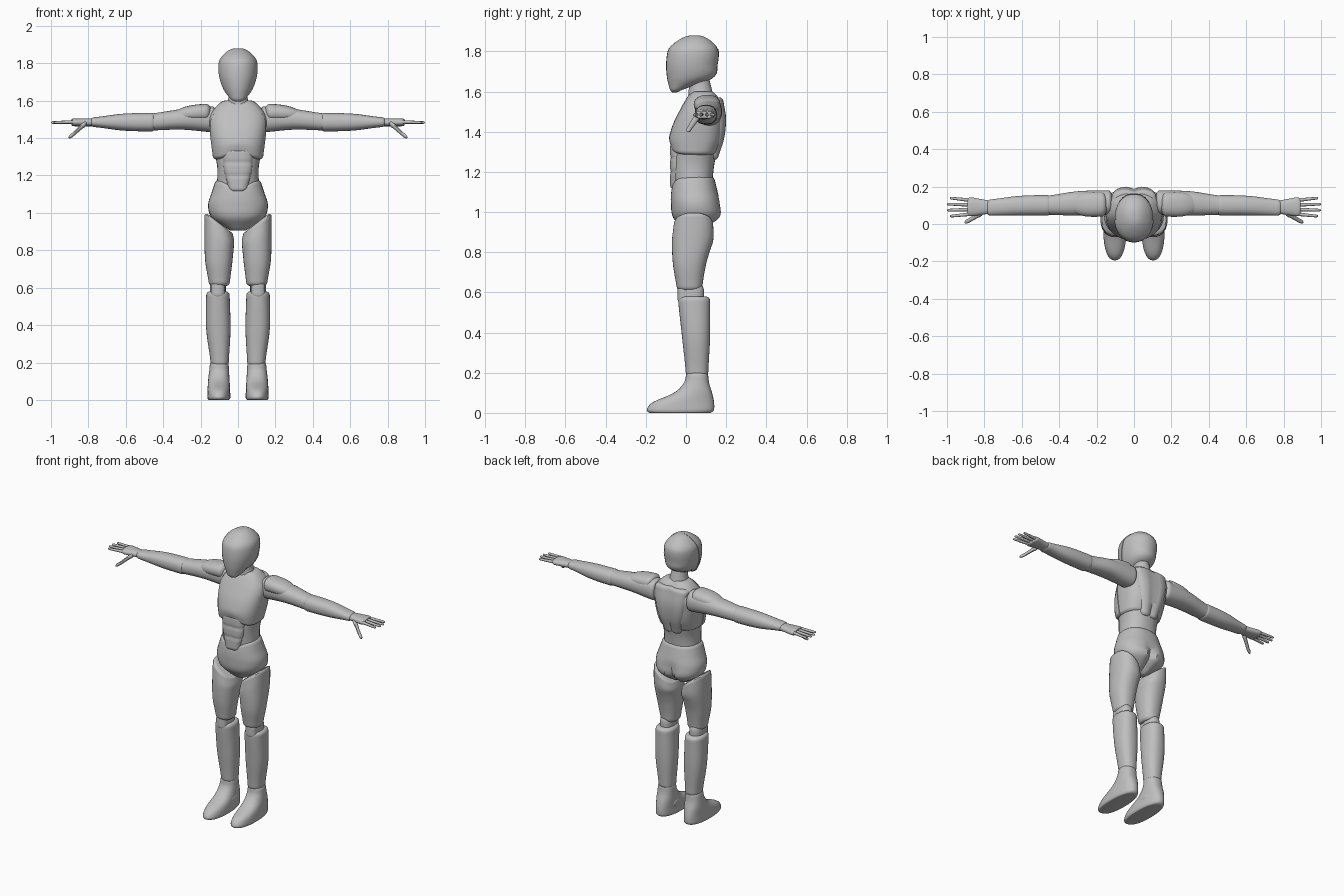
import bpy
import bmesh
import math
from mathutils import Vector

cube = bpy.data.objects.get("Cube")
if cube:
    bpy.data.objects.remove(cube, do_unlink=True)

# One plain colour for the whole figure
grey = bpy.data.materials.new("plain_grey")
grey.use_nodes = True
grey.diffuse_color = (.52, .52, .52, 1)
shader = grey.node_tree.nodes["Principled BSDF"]
shader.inputs["Base Color"].default_value = grey.diffuse_color
shader.inputs["Roughness"].default_value = .6


def sample(curve, t):
    """Read a constant, or a smooth curve through evenly spaced values."""
    if not isinstance(curve, tuple):
        return curve
    last = len(curve) - 1
    i = min(int(t * last), last - 1)
    f = t * last - i
    a, b = curve[max(i - 1, 0)], curve[i]
    c, d = curve[i + 1], curve[min(i + 2, last)]
    return b + f / 2 * (c - a + f * (2 * a - 5 * b + 4 * c - d + f * (3 * (b - c) + d - a)))


def end_rounding(distance, tip, keep):
    """Shrink a section near the end of a part."""
    if distance >= tip:
        return 1
    return keep + (1 - keep) * math.sqrt(1 - (1 - distance / tip) ** 2)


def power_round(value, squareness):
    return math.copysign(abs(value) ** (2 / squareness), value)


def finish(name, bm, mirror):
    bmesh.ops.recalc_face_normals(bm, faces=bm.faces)
    mesh = bpy.data.meshes.new(name)
    bm.to_mesh(mesh)
    bm.free()
    mesh.materials.append(grey)
    obj = bpy.data.objects.new(name, mesh)
    bpy.context.collection.objects.link(obj)
    bpy.ops.object.select_all(action='DESELECT')
    obj.select_set(True)
    bpy.context.view_layer.objects.active = obj
    bpy.ops.object.shade_smooth_by_angle(angle=math.radians(40))
    if mirror:
        obj.modifiers.new("both_sides", 'MIRROR')


def skin(name, start, end, side, depth, upright=True, lift=0, tips=(.02, .02), keep=.7,
         squareness=2.3, rings=28, sides=32, grow=0, warp=None, cut=None, mirror=False):
    """Skin rounded sections; side and depth are pairs of low and high outline curves."""
    bm = bmesh.new()
    loops = []
    for i in range(rings + 1):
        t = (1 - math.cos(math.pi * i / rings)) / 2
        along = start + (end - start) * t
        scale = end_rounding(along - start, tips[0], keep) * end_rounding(end - along, tips[1], keep)
        limits = [[sample(curve, t) for curve in pair] for pair in (side, depth)]
        (mid_a, half_a), (mid_b, half_b) = [
            ((low + high) / 2, (high - low) / 2 * scale + grow) for low, high in limits]
        loop = []
        for k in range(sides):
            angle = math.tau * k / sides
            a = mid_a + half_a * power_round(math.cos(angle), squareness)
            b = mid_b + half_b * power_round(math.sin(angle), squareness) + lift
            co = Vector((a, b, along) if upright else (along, a, b))
            if warp:
                warp(co)
            loop.append(bm.verts.new(co))
        loops.append(loop)
    for low, high in zip(loops, loops[1:]):
        for k in range(sides):
            j = (k + 1) % sides
            bm.faces.new((low[k], low[j], high[j], high[k]))
    bm.faces.new(loops[0])
    bm.faces.new(loops[-1])
    if cut:
        point, normal = cut
        parts = bm.verts[:] + bm.edges[:] + bm.faces[:]
        rim = bmesh.ops.bisect_plane(bm, geom=parts, plane_co=point, plane_no=normal,
                                     clear_outer=True)["geom_cut"]
        bmesh.ops.holes_fill(bm, edges=[e for e in rim if isinstance(e, bmesh.types.BMEdge)])
    finish(name, bm, mirror)


def both(*widths):
    """Outline pair symmetric about the middle."""
    return tuple(-w for w in widths), widths


def bump(x, width):
    return math.exp(-(x / width) ** 2)


def ramp(value, start, end):
    return min(1, max(0, (value - start) / (end - start)))


# Head: skull with a face mask and a rear cap laid over it
head = dict(start=1.595, end=1.88, side=both(.03, .08, .1, .1, .08),
            depth=((-.075, -.09, -.095, -.085, -.05), (-.04, .13, .155, .16, .14)),
            tips=(.02, .08), keep=.1, squareness=2.1)
skin("skull", **head)
skin("face_mask", grow=.004, cut=((0, .02, 1.8), (0, 1, -.25)), **head)
skin("rear_cap", grow=.003, cut=((0, .1, 1.73), (0, -.8, .6)), **head)
skin("neck", 1.55, 1.7, both(.065, .05, .045), ((.01, .02), (.14, .11)), squareness=2)


# Torso: ribcage with an arched front edge, chest plate and back plate
def chest_arch(co):
    if co.y < .04:
        co.z += .04 * ramp(co.z, 1.4, 1.28) * bump(co.x, .07)
    else:
        co.y -= .012 * bump(co.x, .02)


def spine_groove(co):
    co.y -= .012 * bump(co.x, .015)


ribs = dict(start=1.28, end=1.6, side=both(.13, .14, .15, .15, .1),
            depth=((-.07, -.08, -.06, -.02, .02), (.15, .18, .19, .19, .15)),
            tips=(.02, .04), squareness=2.6, warp=chest_arch)
skin("ribcage", **ribs)
skin("chest_plate", grow=.004, cut=((0, .02, 1.4), (0, 1, 0)), **ribs)
skin("back_plate", 1.26, 1.57, both(.06, .1, .12), (.08, (.16, .19, .2, .185)),
     squareness=3.2, warp=spine_groove)


# Abdomen with a raised, creased stomach plate
def muscle_lines(co):
    if co.y < -.03:
        creases = bump(co.x, .01) + bump(co.z - 1.2, .01) + bump(co.z - 1.27, .01)
        co.y += .004 * creases


skin("abdomen", 1.12, 1.34, both(.115, .11, .125), ((-.06, -.07, -.065), (.13, .14, .16)))
skin("stomach_plate", 1.115, 1.34, both(.05, .075, .08), (-.08, 0),
     squareness=2.6, rings=40, warp=muscle_lines)


# Pelvis with a dipped front edge and a rear cleft
def pelvis_shape(co):
    if co.y < .03:
        co.z -= .055 * bump(co.x, .06) * ramp(co.z, 1.05, 1.18)
    else:
        co.y -= .03 * bump(co.x, .02) * ramp(co.z, 1.08, 1)


skin("pelvis", .905, 1.18, both(.05, .14, .16, .14, .12),
     ((-.01, -.065, -.075, -.075, -.07), (.09, .17, .17, .155, .14)), warp=pelvis_shape)


# Legs: the thigh top slopes down towards the crotch
def slanted_top(co):
    co.z -= .1 * ramp(co.z, .82, 1) * ramp(co.x, .17, .04)


skin("thigh", .61, 1, ((.045, .03, .02, .03), (.155, .175, .18, .18)),
     ((-.045, -.065, -.07, -.06), (.08, .1, .135, .135)), warp=slanted_top, mirror=True)
skin("knee", .54, .64, (.065, .15), (-.03, .09), tips=(.04, .04), mirror=True)
skin("kneecap", .55, .63, (.07, .145), (-.042, .02), mirror=True)
skin("shin", .18, .58, ((.05, .04, .045), (.145, .17, .17)),
     ((0, -.02, -.04), (.11, .12, .12)), mirror=True)
skin("foot", 0, .2, ((.04, .045, .05), (.165, .16, .15)),
     ((-.2, -.17, -.06, -.01, 0), (.14, .14, .13, .115, .11)), keep=.85, mirror=True)
skin("ankle_guard", .042, .16, (-.01, .065), (.05, .095), upright=False, keep=.4,
     tips=(.01, .01), mirror=True)

# Arms: heights are measured from the shoulder line
arm = dict(upright=False, lift=1.49, mirror=True)
skin("upper_arm", .12, .48, ((.05, .045, .05), (.18, .175, .15)),
     ((-.06, -.045, -.05), (.08, .065, .04)), **arm)
skin("shoulder_pad", .145, .355, ((.04, .04, .06), (.17, .17, .15)),
     (0, (.095, .085, .06)), tips=(.03, .08), keep=.3, **arm)
skin("forearm", .445, .785, (.045, (.155, .15, .13)),
     ((-.055, -.05, -.03), (.045, .04, .02)), **arm)
skin("palm", .765, .89, ((.055, .04), (.125, .145)), (-.027, .015), **arm)


# Fingers and thumb taper along a straight line
def digit(name, start, end, across, height, thick):
    outline = [tuple(place[i] + sign * thick * (1, .7)[i] for i in range(2))
               for place in (across, height) for sign in (-1, 1)]
    skin(name, start, end, outline[:2], outline[2:], squareness=2, keep=.3,
         rings=10, sides=12, tips=(.01, .01), **arm)


for i, finger in enumerate(("index", "middle", "ring", "little")):
    offset = i - 1.5
    reach = 1 if finger in ("middle", "ring") else .985
    digit(finger + "_finger", .87, reach, (.09 + .025 * offset, .09 + .032 * offset),
          (-.004, -.007), .01)
digit("thumb", .81, .905, (.058, .01), (-.012, -.085), .016)
